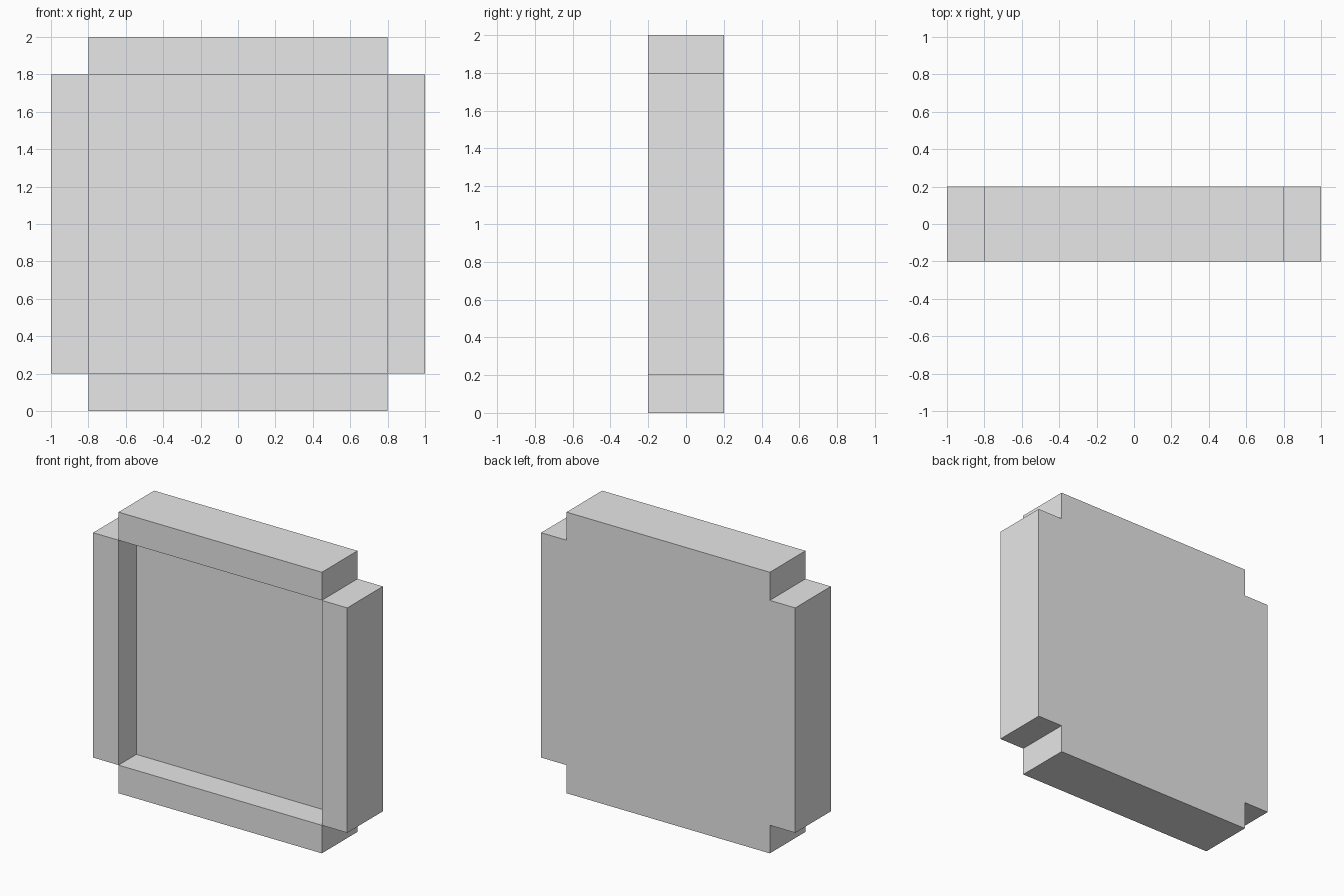
import bpy, bmesh, math
from mathutils import Matrix, Vector

cube = bpy.data.objects.get("Cube")
if cube:
    bpy.data.objects.remove(cube, do_unlink=True)

# Plain grey material
grey = bpy.data.materials.new("plain_grey")
grey.use_nodes = True
colour = (0.8, 0.8, 0.8, 1.0)
grey.diffuse_color = colour
grey.node_tree.nodes["Principled BSDF"].inputs["Base Color"].default_value = colour

INNER, OUTER = 0.8, 1.0              # half-width of the recess and of the tray
FRONT, FLOOR, BACK = -0.2, 0.0, 0.2  # depths along y

bm = bmesh.new()


def quad(points, turn=Matrix()):
    bm.faces.new([bm.verts.new(turn @ Vector(p)) for p in points])


def square(y, flip):
    corners = [(-INNER, y, -INNER), (INNER, y, -INNER),
               (INNER, y, INNER), (-INNER, y, INNER)]
    quad(corners[::-1] if flip else corners)


# Recessed floor and back of the central panel
square(FLOOR, False)
square(BACK, True)

# Four raised rim bars, one per side, leaving the corners notched
i, o, f, b = INNER, OUTER, FRONT, BACK
for k in range(4):
    turn = Matrix.Rotation(k * math.pi / 2, 4, 'Y')
    quad([(-i, f, i), (i, f, i), (i, f, o), (-i, f, o)], turn)          # front
    quad([(-i, b, o), (i, b, o), (i, b, i), (-i, b, i)], turn)          # back
    quad([(-i, f, o), (i, f, o), (i, b, o), (-i, b, o)], turn)          # outer side
    quad([(i, f, i), (i, b, i), (i, b, o), (i, f, o)], turn)            # notch side
    quad([(-i, f, o), (-i, b, o), (-i, b, i), (-i, f, i)], turn)        # notch side
    quad([(-i, f, i), (-i, FLOOR, i), (i, FLOOR, i), (i, f, i)], turn)  # recess wall

bmesh.ops.remove_doubles(bm, verts=bm.verts[:], dist=0.0001)

mesh = bpy.data.meshes.new("notched_tray")
bm.to_mesh(mesh)
bm.free()
mesh.materials.append(grey)
tray = bpy.data.objects.new("notched_tray", mesh)
tray.location.z = OUTER
bpy.context.collection.objects.link(tray)
